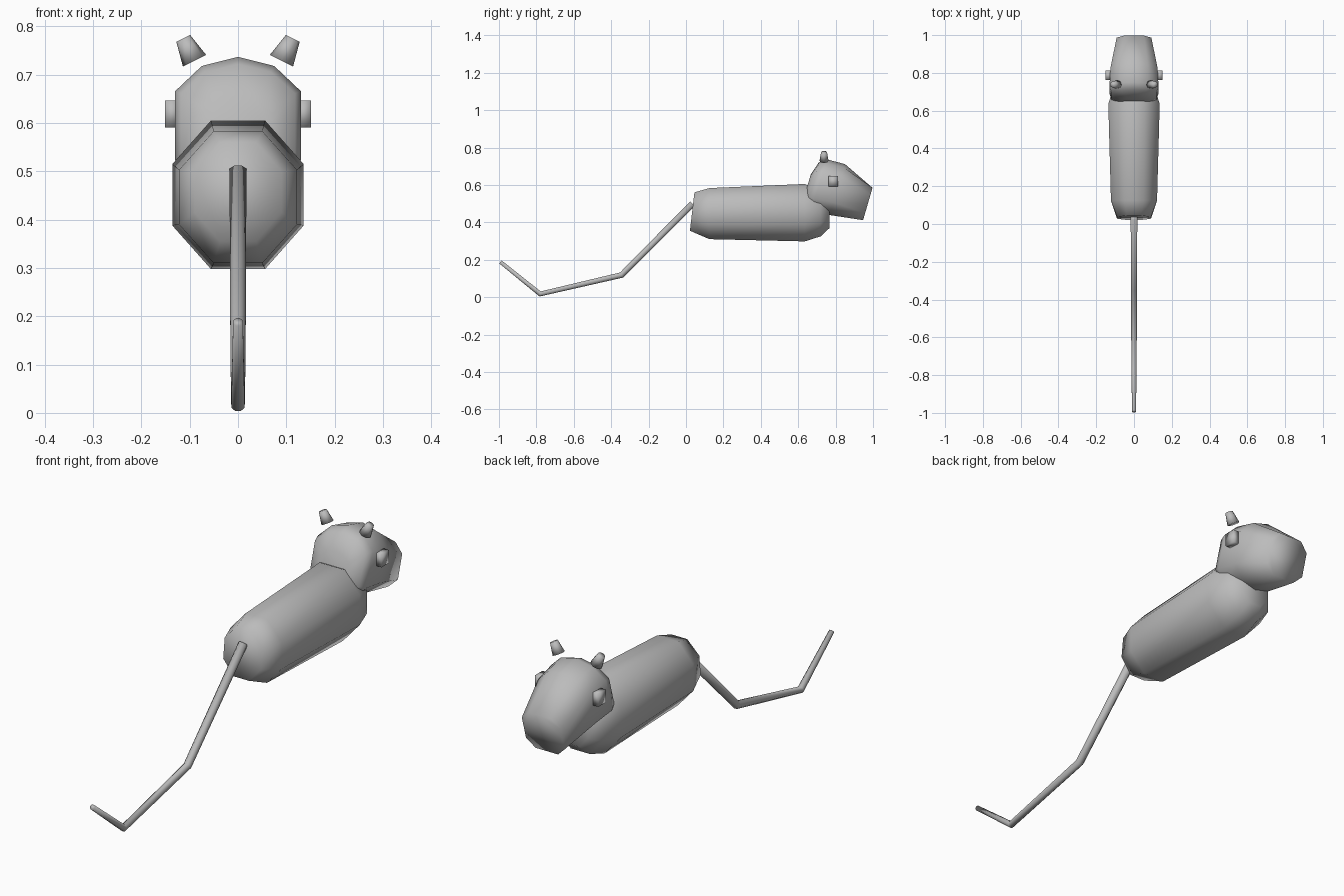
import bpy, bmesh, math
from mathutils import Vector

cube = bpy.data.objects.get("Cube")
if cube:
    bpy.data.objects.remove(cube)

grey = bpy.data.materials.new("soft grey")
grey.use_nodes = True
COLOUR = (0.5, 0.5, 0.5, 1)
grey.diffuse_color = COLOUR
grey.node_tree.nodes["Principled BSDF"].inputs["Base Color"].default_value = COLOUR


def finish(name, bm):
    bmesh.ops.recalc_face_normals(bm, faces=bm.faces)
    mesh = bpy.data.meshes.new(name)
    bm.to_mesh(mesh)
    bm.free()
    mesh.shade_smooth()
    mesh.materials.append(grey)
    obj = bpy.data.objects.new(name, mesh)
    bpy.context.collection.objects.link(obj)
    return obj


def loft(name, rings):
    """Skin a list of rings of points and cap both ends."""
    bm = bmesh.new()
    loops = [[bm.verts.new(p) for p in ring] for ring in rings]
    n = len(loops[0])
    for a, b in zip(loops, loops[1:]):
        for i in range(n):
            j = (i + 1) % n
            bm.faces.new((a[i], a[j], b[j], b[i]))
    bm.faces.new(loops[0])
    bm.faces.new(loops[-1])
    return finish(name, bm)


def ring(centre, side, up, sides, offset=0.0, limit=1.0):
    """Polygon spanned by two half-axes; limit flattens the extremes."""
    centre, side, up = Vector(centre), Vector(side), Vector(up)
    pts = []
    for i in range(sides):
        a = 2 * math.pi * (i + offset) / sides
        c = max(-limit, min(limit, math.cos(a))) / limit
        pts.append(centre + side * c + up * math.sin(a))
    return pts


# Body: flat-sided octagonal barrel, y, bottom, top, half width, lean
flat = 1 / math.cos(math.pi / 8)
body = []
for y, low, high, half, lean in [(0.033, 0.355, 0.56, 0.09, 0.012),
                                 (0.125, 0.31, 0.583, 0.122, 0),
                                 (0.635, 0.298, 0.605, 0.136, 0),
                                 (0.72, 0.325, 0.57, 0.11, 0),
                                 (0.768, 0.37, 0.53, 0.07, 0)]:
    up = Vector((0, lean, (high - low) / 2)) * flat
    body.append(ring((0, y, (low + high) / 2), (half * flat, 0, 0), up, 8, 0.5))
loft("body", body)

# Head: tilted skull tapering to a blunt snout, y, z, half height, half width
tilt = Vector((0, 0.28, 0.96))
head = [ring((0, y, z), (w, 0, 0), tilt * h, 12, 0, 0.866)
        for y, z, h, w in [(0.65, 0.598, 0.06, 0.065),
                           (0.675, 0.6, 0.127, 0.118),
                           (0.71, 0.595, 0.148, 0.13),
                           (0.81, 0.575, 0.142, 0.124)]]
head.append(ring((0, 0.97, 0.498), (0.093, 0, 0), tilt * 0.097, 8, 0.5, 0.924))
# Resample the snout octagon to twelve points to match the skull
snout = []
for i in range(12):
    a = 2 * math.pi * i / 12
    c = max(-0.866, min(0.866, math.cos(a))) / 0.866
    s = max(-0.866, min(0.866, math.sin(a))) / 0.866
    snout.append(Vector((0.092 * c, 0.972, 0.498)) + tilt * 0.09 * s)
head[-1] = snout
loft("head", head)

# Ears and eyes, mirrored left and right
for side, label in ((1, "left"), (-1, "right")):
    axis = Vector((side * 0.45, 0, 0.89))
    across = Vector((0.89, 0, -side * 0.45))
    base = Vector((side * 0.09, 0.738, 0.729))
    tip = base + axis * 0.052
    loft(label + "_ear", [ring(base, across * 0.027, (0, 0.024, 0), 8),
                          ring(tip, across * 0.016, (0, 0.016, 0), 8)])

    bm = bmesh.new()
    bmesh.ops.create_cube(bm, size=1)
    for v in bm.verts:
        v.co = Vector((side * 0.136, 0.787, 0.619)) + Vector(
            (v.co.x * 0.03, v.co.y * 0.05, v.co.z * 0.056))
    finish(label + "_eye", bm)

# Tail: thin bent tube, mitred at each joint
path = [Vector(p) for p in ((0, 0.035, 0.5), (0, -0.345, 0.118),
                            (0, -0.78, 0.017), (0, -0.992, 0.188))]
radii = (0.019, 0.017, 0.015, 0.011)
tail = []
for i, (p, r) in enumerate(zip(path, radii)):
    d_in = (p - path[max(i - 1, 0)]).normalized()
    d_out = (path[min(i + 1, len(path) - 1)] - p).normalized()
    along = (d_in + d_out).normalized()
    up = along.cross(Vector((1, 0, 0))).normalized()
    tail.append(ring(p, (r, 0, 0), up * r, 8, 0.5))
loft("tail", tail)
